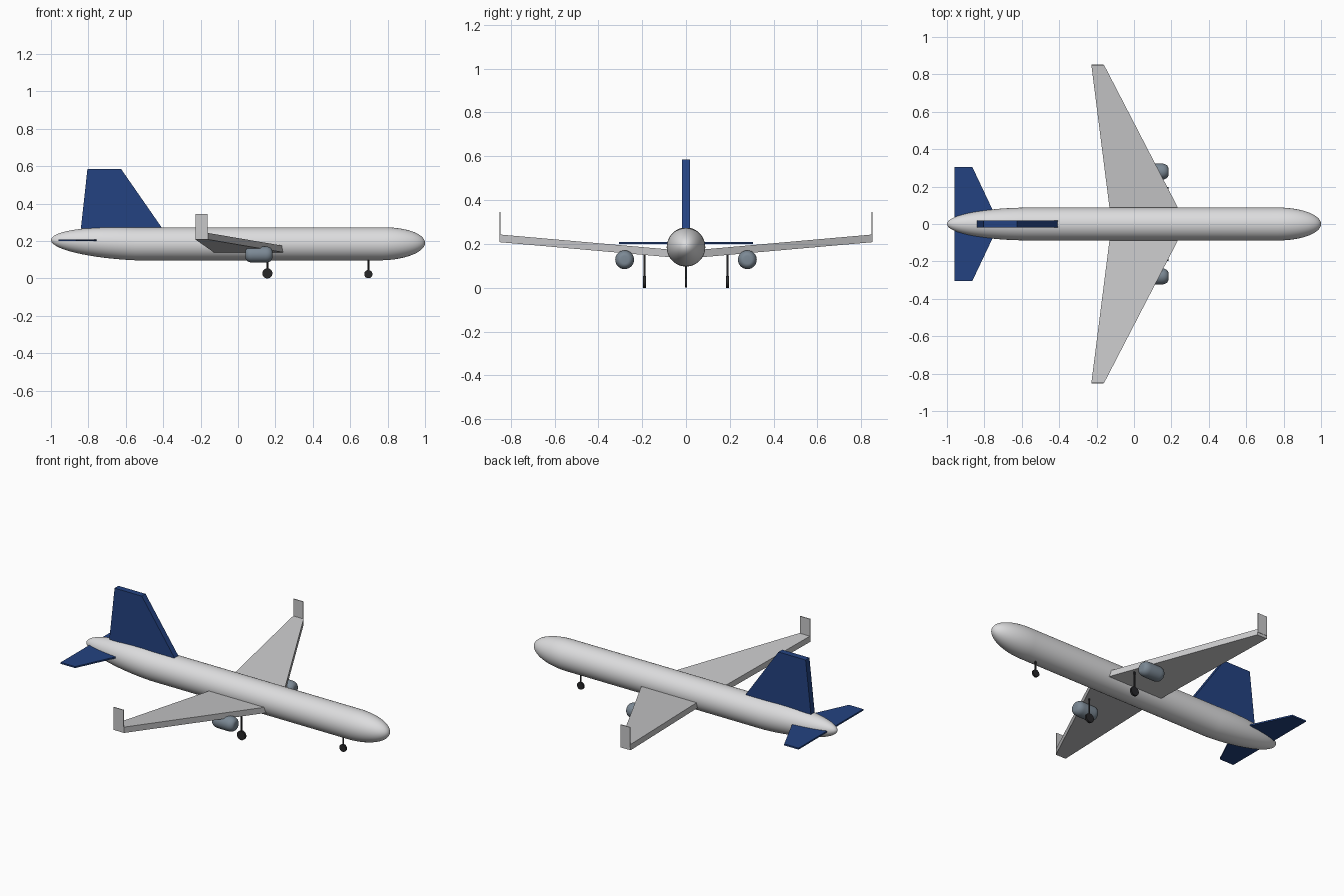
import bpy
import bmesh
import math
from mathutils import Matrix, Vector

cube = bpy.data.objects.get("Cube")
if cube:
    bpy.data.objects.remove(cube, do_unlink=True)


def material(name, color):
    m = bpy.data.materials.new(name)
    m.use_nodes = True
    m.diffuse_color = (*color, 1)
    bsdf = m.node_tree.nodes["Principled BSDF"]
    bsdf.inputs["Base Color"].default_value = (*color, 1)
    bsdf.inputs["Roughness"].default_value = 0.6
    return m


WHITE = material("body white", (0.72, 0.72, 0.73))
GREY = material("wing grey", (0.58, 0.58, 0.59))
NAVY = material("tail navy", (0.017, 0.055, 0.22))
STEEL = material("engine steel", (0.2, 0.25, 0.3))
BLACK = material("gear black", (0.02, 0.02, 0.022))


def finish(name, bm, mat, smooth=None):
    bmesh.ops.recalc_face_normals(bm, faces=bm.faces)
    mesh = bpy.data.meshes.new(name)
    bm.to_mesh(mesh)
    bm.free()
    mesh.materials.append(mat)
    ob = bpy.data.objects.new(name, mesh)
    bpy.context.collection.objects.link(ob)
    if smooth:
        bpy.ops.object.select_all(action='DESELECT')
        ob.select_set(True)
        bpy.context.view_layer.objects.active = ob
        bpy.ops.object.shade_smooth_by_angle(angle=math.radians(smooth))
    return ob


def tube(name, rings, y, mat, sides=48):
    """Loft circles along x; each ring is (x, radius, centre z)."""
    bm = bmesh.new()
    loops = []
    for x, r, z in rings:
        angles = [math.tau * i / sides for i in range(sides)]
        loops.append([bm.verts.new((x, y + r * math.cos(a), z + r * math.sin(a))) for a in angles])
    for a, b in zip(loops, loops[1:]):
        for i in range(sides):
            j = (i + 1) % sides
            bm.faces.new((a[i], a[j], b[j], b[i]))
    bm.faces.new(loops[0])
    bm.faces.new(loops[-1])
    return finish(name, bm, mat, 50)


def slab(name, outline, offset, mat):
    """Solid between an outline and its copy moved by offset."""
    bm = bmesh.new()
    a = [bm.verts.new(p) for p in outline]
    b = [bm.verts.new(Vector(p) + Vector(offset)) for p in outline]
    bm.faces.new(a)
    bm.faces.new(b)
    for i in range(len(a)):
        j = (i + 1) % len(a)
        bm.faces.new((a[i], a[j], b[j], b[i]))
    return finish(name, bm, mat)


def cylinder(name, radius, depth, center, axis, mat, sides=24):
    bm = bmesh.new()
    turn = Matrix.Rotation(math.pi / 2, 4, 'X') if axis == 'Y' else Matrix()
    bmesh.ops.create_cone(bm, cap_ends=True, segments=sides, radius1=radius, radius2=radius,
                          depth=depth, matrix=Matrix.Translation(center) @ turn)
    return finish(name, bm, mat, 40)


# Fuselage: long tail taper that lifts a little, then a blunt rounded nose
R, CZ, STEPS = 0.088, 0.185, 16
rings = []
for i in range(STEPS):
    t = math.radians(89) * (1 - i / STEPS)
    s = math.sin(t)
    rings.append((-0.55 - 0.45 * s, R * math.cos(t), CZ + 0.02 * s))
rings.append((-0.55, R, CZ))
for i in range(STEPS + 1):
    t = math.radians(89) * i / STEPS
    rings.append((0.77 + 0.23 * math.sin(t), R * math.cos(t), CZ + 0.005 * math.sin(t)))
tube("fuselage", rings, 0, WHITE)

# Tail fin
fin = [(-0.84, -0.018, 0.268), (-0.405, -0.018, 0.268), (-0.625, -0.018, 0.585), (-0.805, -0.018, 0.585)]
slab("tail_fin", fin, (0, 0.036, 0), NAVY)

# Paired parts
for side, s in (("left", 1), ("right", -1)):
    # Swept wing with rising tip and an upright winglet
    wing = [(0.28, 0, 0.133), (-0.12, 0, 0.133), (-0.228, s * 0.85, 0.208), (-0.16, s * 0.85, 0.208)]
    slab(side + "_wing", wing, (0, 0, 0.035), GREY)
    winglet = [(-0.227, s * 0.847, 0.225), (-0.163, s * 0.847, 0.225),
               (-0.163, s * 0.847, 0.345), (-0.227, s * 0.847, 0.345)]
    slab(side + "_winglet", winglet, (0, s * 0.005, 0), GREY)

    # Tailplane
    stab = [(-0.72, 0, 0.2), (-0.96, 0, 0.2), (-0.96, s * 0.306, 0.2), (-0.865, s * 0.306, 0.2)]
    slab(side + "_tailplane", stab, (0, 0, 0.009), NAVY)

    # Engine: short barrel with rounded ends
    ends = [math.radians(a) for a in range(0, 91, 15)]
    half = [(0.036 + 0.036 * math.cos(a), 0.018 + 0.025 * math.sin(a)) for a in ends]
    pod = [(0.112 - d, r, 0.128) for d, r in half] + [(0.112 + d, r, 0.128) for d, r in reversed(half)]
    tube(side + "_engine", pod, s * 0.28, STEEL, 32)

    # Main landing gear
    cylinder(side + "_gear_strut", 0.005, 0.13, (0.157, s * 0.19, 0.093), 'Z', BLACK, 12)
    cylinder(side + "_gear_wheel", 0.027, 0.013, (0.157, s * 0.19, 0.027), 'Y', BLACK)

# Nose landing gear
cylinder("nose_gear_strut", 0.005, 0.09, (0.697, 0, 0.068), 'Z', BLACK, 12)
cylinder("nose_gear_wheel", 0.022, 0.011, (0.697, 0, 0.023), 'Y', BLACK)
